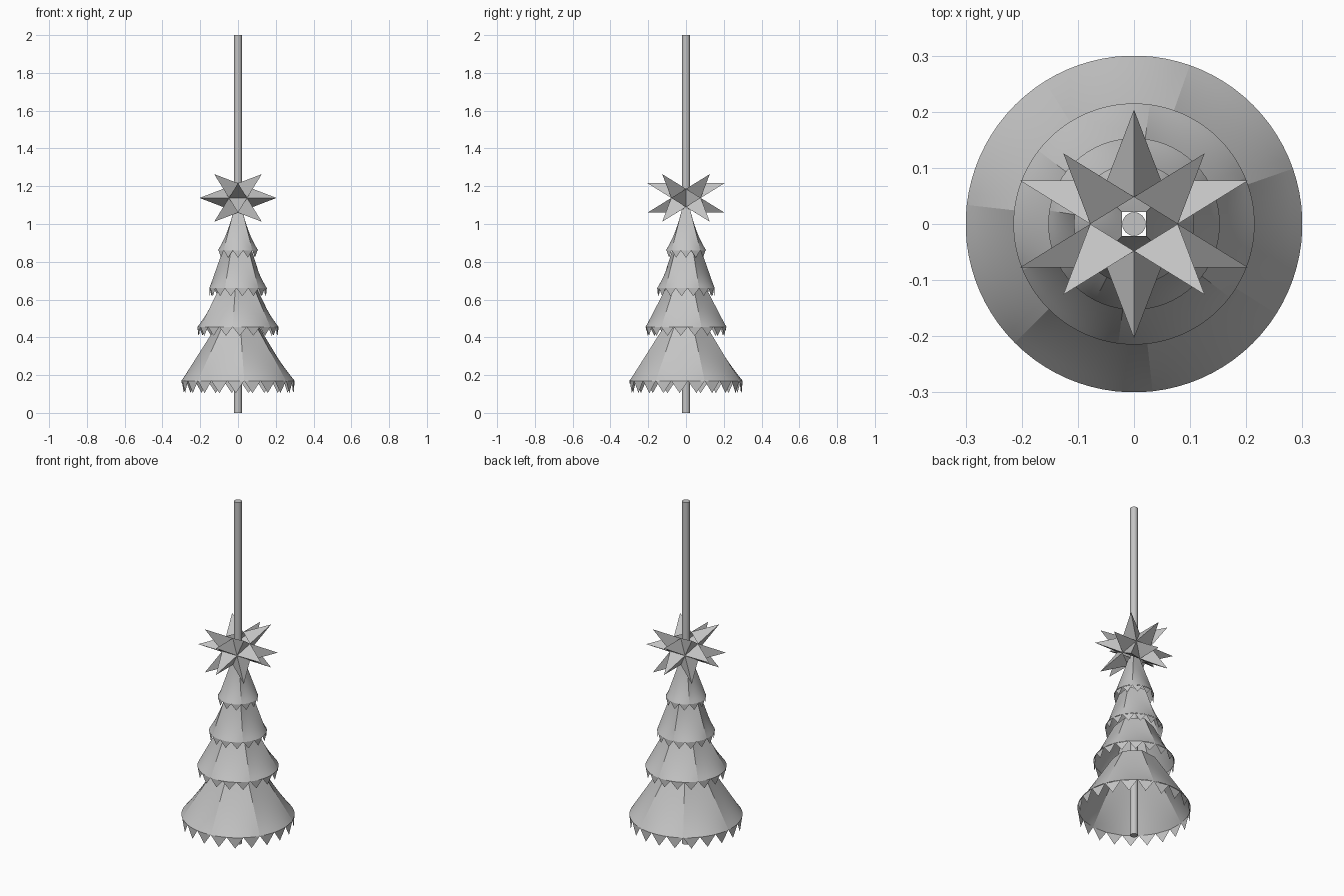
import bpy, bmesh
from math import sin, cos, pi, radians, sqrt
from mathutils import Vector

cube = bpy.data.objects.get("Cube")
if cube:
    bpy.data.objects.remove(cube, do_unlink=True)

grey = bpy.data.materials.new("plain_grey")
grey.use_nodes = True
colour = (0.55, 0.55, 0.55, 1)
grey.diffuse_color = colour
grey.node_tree.nodes["Principled BSDF"].inputs["Base Color"].default_value = colour


def make_object(name, bm):
    mesh = bpy.data.meshes.new(name)
    bm.to_mesh(mesh)
    bm.free()
    mesh.materials.append(grey)
    obj = bpy.data.objects.new(name, mesh)
    bpy.context.collection.objects.link(obj)
    return obj


def polar(r, a, z):
    return Vector((r * cos(a), r * sin(a), z))


def tier(name, panels, phase, r_low, z_low, r_top, z_top, drop, rows=12, cols=12):
    """Skirt of separate panels: polygonal at the top, round at the hem, with teeth."""
    bm = bmesh.new()
    step = 2 * pi / panels
    for p in range(panels):
        start = radians(phase) + p * step
        grid = []
        for j in range(rows + 1):
            t = j / rows
            r = r_top + (r_low - r_top) * t
            row = []
            for i in range(cols + 1):
                off = (i / cols - 0.5) * step
                flat = cos(step / 2) / cos(off)
                k = flat + (1 - flat) * t * t
                row.append(bm.verts.new(polar(r * k, start + step / 2 + off, z_top + (z_low - z_top) * t)))
            grid.append(row)
        for j in range(rows):
            for i in range(cols):
                f = bm.faces.new((grid[j + 1][i], grid[j + 1][i + 1], grid[j][i + 1], grid[j][i]))
                f.smooth = True
        # Three hanging teeth per panel
        for n in range(3):
            a = polar(r_low, start + n * step / 3, z_low)
            b = polar(r_low, start + (n + 1) * step / 3, z_low)
            tip = (a + b) / 2 - Vector((0, 0, drop))
            bm.faces.new([bm.verts.new(v) for v in (tip, b, a)])
    return make_object(name, bm)


# Skirt tiers, bottom to top
tier("bottom_tier", 7, 19.2, 0.30, 0.17, 0.115, 0.46, 0.065)
tier("lower_middle_tier", 6, 22.5, 0.215, 0.455, 0.105, 0.665, 0.047)
tier("upper_middle_tier", 5, 27, 0.153, 0.66, 0.08, 0.865, 0.042)
tier("top_tier", 4, 45, 0.107, 0.86, 0.03, 1.08, 0.038)

# Pole through the whole model
bpy.ops.mesh.primitive_cylinder_add(vertices=32, radius=0.021, depth=2, location=(0, 0, 1))
pole = bpy.context.object
pole.name = "pole"
pole.data.materials.append(grey)
bpy.ops.object.shade_smooth_by_angle()

# Star: spikes on an icosahedron, open above and below where the pole passes
phi = (1 + sqrt(5)) / 2
tip_size = 0.126
core = tip_size / 2.615
bm = bmesh.new()
for s in (-core, core):
    for u in (-core, core):
        for v in ((u * phi, 0, s), (s, u * phi, 0), (0, s, u * phi)):
            bm.verts.new(v)
bmesh.ops.convex_hull(bm, input=bm.verts[:])
bmesh.ops.recalc_face_normals(bm, faces=bm.faces[:])
openings = [f for f in bm.faces if abs(f.calc_center_median().y) < 0.001]
bmesh.ops.delete(bm, geom=openings, context='FACES')
for v in bmesh.ops.poke(bm, faces=bm.faces[:])["verts"]:
    v.co = v.co.normalized() * tip_size * sqrt(3)
star = make_object("star", bm)
star.location.z = 1.138
